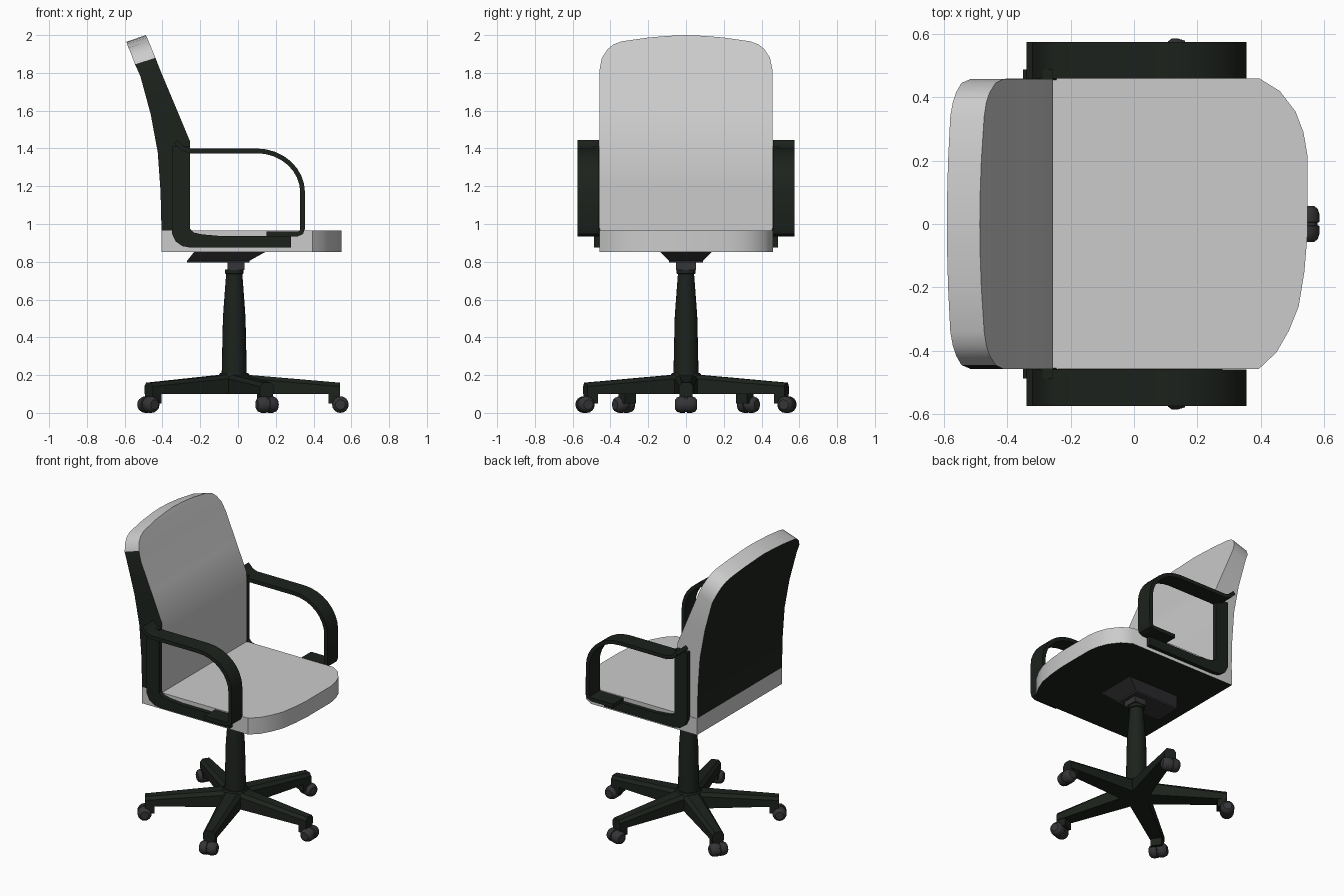
import bpy, bmesh
from math import sin, cos, pi, radians
from mathutils import Matrix, Vector

if "Cube" in bpy.data.objects:
    bpy.data.objects.remove(bpy.data.objects["Cube"])


def material(name, col):
    m = bpy.data.materials.new(name)
    m.diffuse_color = (*col, 1)
    m.use_nodes = True
    m.node_tree.nodes["Principled BSDF"].inputs["Base Color"].default_value = m.diffuse_color
    return m


BLACK = material("black_plastic", (0.012, 0.016, 0.012))
DARK = material("dark_rubber", (0.035, 0.035, 0.038))
GREY = material("grey_fabric", (0.8, 0.8, 0.8))


def loft(name, rings, mats, matrix=None, pick=None, angle=35):
    """Skin a stack of equal-length rings, cap both ends."""
    bm = bmesh.new()
    vs = [[bm.verts.new(p) for p in ring] for ring in rings]
    n = len(vs[0])
    for a, b in zip(vs, vs[1:]):
        for i in range(n):
            j = (i + 1) % n
            bm.faces.new((a[i], a[j], b[j], b[i]))
    bm.faces.new(vs[0][::-1])
    bm.faces.new(vs[-1])
    bmesh.ops.remove_doubles(bm, verts=bm.verts, dist=1e-5)
    bmesh.ops.recalc_face_normals(bm, faces=bm.faces)
    bm.normal_update()
    for f in bm.faces:
        f.smooth = True
        if pick:
            f.material_index = pick(f)
    if matrix:
        bm.transform(matrix)
    me = bpy.data.meshes.new(name)
    bm.to_mesh(me)
    bm.free()
    for m in mats:
        me.materials.append(m)
    me.set_sharp_from_angle(angle=radians(angle))
    ob = bpy.data.objects.new(name, me)
    bpy.context.collection.objects.link(ob)
    return ob


def circle(r, z, n=24):
    return [(r * cos(2 * pi * i / n), r * sin(2 * pi * i / n), z) for i in range(n)]


def rect(x0, x1, y, z):
    return [(x0, -y, z), (x1, -y, z), (x1, y, z), (x0, y, z)]


# Seat cushion with black underside
outline = [(-.405, -.457), (.395, -.457), (.45, -.405), (.49, -.335), (.52, -.26),
           (.538, -.15), (.547, -.04), (.547, .22), (.535, .29), (.51, .355),
           (.46, .42), (.395, .46), (-.405, .46)]
loft("seat", [[(x, y, z) for x, y in outline] for z in (.853, .965)],
     [GREY, BLACK], pick=lambda f: int(f.normal.z < -.5))

# Backrest: rows of front x, front z, back x, back z, half width
rows = [(-.255, .965, -.405, .965, .457), (-.255, 1.2, -.41, 1.17, .457),
        (-.255, 1.44, -.425, 1.38, .457), (-.33, 1.62, -.462, 1.58, .457),
        (-.414, 1.82, -.517, 1.783, .457), (-.437, 1.88, -.545, 1.845, .445),
        (-.456, 1.925, -.562, 1.89, .415), (-.466, 1.95, -.572, 1.915, .385),
        (-.473, 1.967, -.58, 1.932, .34), (-.482, 1.987, -.587, 1.952, .2),
        (-.486, 1.996, -.59, 1.961, .09), (-.487, 2.0, -.59, 1.965, 0)]
loft("backrest", [[(fx, -w, fz), (fx, w, fz), (bx, w, bz), (bx, -w, bz)]
                  for fx, fz, bx, bz, w in rows], [GREY, BLACK],
     pick=lambda f: int(f.normal.x < -.75 or f.normal.y < -.98))

# Armrests: bent strap plus thin bracket on each side
path = [(-.33, 1.435), (-.295, 1.4), (-.255, 1.387), (.1, 1.387)]
path += [(.1 + .242 * sin(t * pi / 16), 1.167 + .22 * cos(t * pi / 16)) for t in range(1, 9)]
path += [(.342, .975), (.335, .955), (.315, .947), (.15, .947)]
bracket = [(-.35, 1.41), (-.255, 1.41), (-.255, .975), (-.235, .955), (-.19, .945),
           (-.1, .937), (.28, .937), (.28, .875), (-.25, .875), (-.295, .883),
           (-.33, .908), (-.35, .95)]
for side, s in (("right", -1), ("left", 1)):
    rings = []
    for i, p in enumerate(path):
        a, b = Vector(path[max(i - 1, 0)]), Vector(path[min(i + 1, len(path) - 1)])
        d = (b - a).normalized() * .0125
        n = Vector((-d.y, d.x))
        o, q = Vector(p) + n, Vector(p) - n
        rings.append([(o.x, s * .46, o.y), (o.x, s * .574, o.y),
                      (q.x, s * .574, q.y), (q.x, s * .46, q.y)])
    loft(side + "_armrest", rings, [BLACK])
    loft(side + "_arm_bracket", [[(x, s * y, z) for x, z in bracket] for y in (.455, .487)], [BLACK])

# Tilt mechanism and column
loft("tilt_plate", [rect(-.27, .06, .09, .795), rect(-.27, .06, .09, .805),
                    rect(-.23, .15, .14, .855)], [DARK])
loft("tilt_block", [rect(-.055, .035, .052, .757), rect(-.055, .035, .052, .797)], [DARK])
col = Matrix.Translation((-.02, 0, 0))
loft("column", [circle(r, z) for r, z in
                ((.067, .18), (.06, .5), (.056, .56), (.043, .735), (.05, .738), (.05, .76))],
     [BLACK], col)
loft("hub", [circle(r, z) for r, z in ((.085, .1), (.085, .195), (.075, .21), (.05, .21))],
     [BLACK], col)


# Five-leg base with casters
def leg_ring(x, w, top):
    return [(x, -w, .1), (x, w, .1), (x, w, top - .02), (x, w * .6, top),
            (x, -w * .6, top), (x, -w, top - .02)]


for k in range(5):
    m = col @ Matrix.Rotation(k * 2 * pi / 5, 4, 'Z')
    loft(f"base_leg_{k}", [leg_ring(.03, .062, .205), leg_ring(.56, .038, .16)], [BLACK], m)
    loft(f"caster_stem_{k}", [rect(.5, .56, .035, .05), rect(.5, .56, .035, .102)], [BLACK], m)
    wheel = m @ Matrix.Translation((.562, 0, .044)) @ Matrix.Rotation(pi / 2, 4, 'X')
    loft(f"caster_{k}", [circle(r, z, 16) for r, z in
                         ((.026, -.057), (.038, -.048), (.044, -.03), (.044, -.006), (.038, -.004),
                          (.038, .004), (.044, .006), (.044, .03), (.038, .048), (.026, .057))],
         [DARK], wheel)
